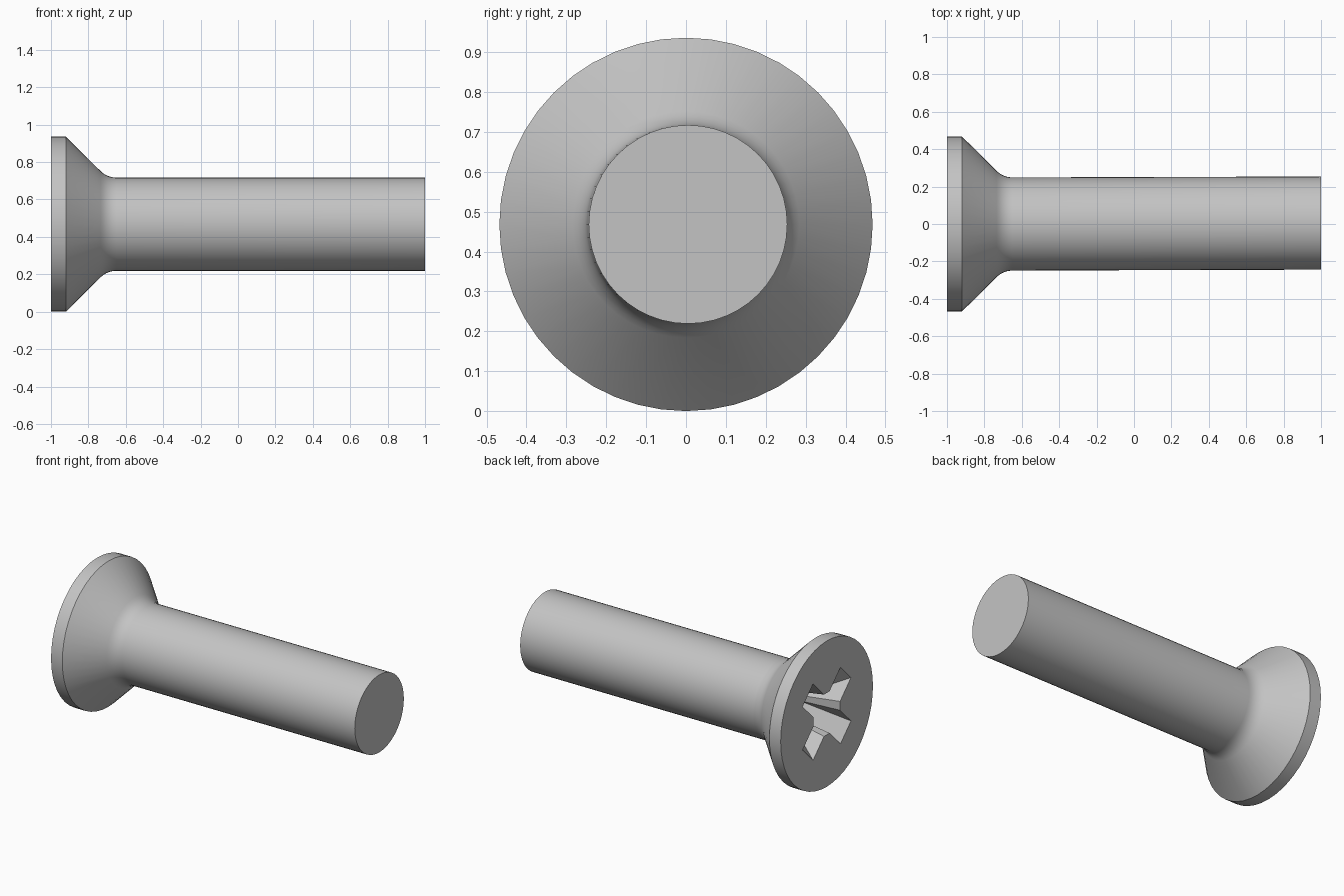
import bpy, bmesh, math
from mathutils import Vector

if "Cube" in bpy.data.objects:
    bpy.data.objects.remove(bpy.data.objects["Cube"], do_unlink=True)

HEAD_R, SHAFT_R, SEGMENTS = 0.468, 0.249, 48
AXIS_Z = HEAD_R

steel = bpy.data.materials.new("grey_steel")
steel.use_nodes = True
steel.diffuse_color = (0.55, 0.55, 0.55, 1)
steel.node_tree.nodes["Principled BSDF"].inputs["Base Color"].default_value = (0.55, 0.55, 0.55, 1)


def loft(name, rings):
    """Skin a closed solid through rings of points with equal counts."""
    bm = bmesh.new()
    loops = [[bm.verts.new(p) for p in ring] for ring in rings]
    count = len(loops[0])
    for a, b in zip(loops, loops[1:]):
        for i in range(count):
            j = (i + 1) % count
            bm.faces.new((a[i], a[j], b[j], b[i]))
    bm.faces.new(loops[0])
    bm.faces.new(loops[-1])
    bmesh.ops.recalc_face_normals(bm, faces=bm.faces)
    mesh = bpy.data.meshes.new(name)
    bm.to_mesh(mesh)
    bm.free()
    mesh.materials.append(steel)
    obj = bpy.data.objects.new(name, mesh)
    bpy.context.collection.objects.link(obj)
    return obj


def circle(x, radius, shift=0.0):
    angles = [math.tau * i / SEGMENTS for i in range(SEGMENTS)]
    return [Vector((x, shift + radius * math.cos(a), AXIS_Z + radius * math.sin(a))) for a in angles]


def cross(x, half, reach, chamfer):
    """Four-armed outline with chamfered inner corners, turned to the diagonals."""
    points = []
    for k in range(4):
        turn = math.radians(45 + 90 * k)
        c, s = math.cos(turn), math.sin(turn)
        for u, v in ((half + chamfer, -half), (reach, -half), (reach, half), (half + chamfer, half)):
            points.append(Vector((x, u * c - v * s, AXIS_Z + u * s + v * c)))
    return points


# Countersunk head, fillet and plain shank
fillet_r, fillet_end = 0.12, -0.65
rings = [circle(-1, HEAD_R), circle(-0.92, HEAD_R)]
for step in range(6):
    a = math.radians(45 - 9 * step)
    rings.append(circle(fillet_end - fillet_r * math.sin(a),
                        SHAFT_R + fillet_r * (1 - math.cos(a))))
rings.append(circle(1, SHAFT_R, 0.005))
screw = loft("screw_body", rings)

# Tapered cross recess in the head
top = cross(-1, 0.075, 0.272, 0.04)
bottom = cross(-0.76, 0.052, 0.09, 0.025)
above = [t + (t - b) * 0.1 for t, b in zip(top, bottom)]
cutter = loft("recess_cutter", [above, bottom])
cutter.hide_render = True

cut = screw.modifiers.new("cross_recess", "BOOLEAN")
cut.operation = "DIFFERENCE"
cut.solver = "EXACT"
cut.object = cutter
bpy.context.view_layer.objects.active = screw
bpy.ops.object.select_all(action="DESELECT")
screw.select_set(True)
bpy.ops.object.modifier_apply(modifier=cut.name)
bpy.data.objects.remove(cutter, do_unlink=True)

# Smooth barrel with crisp rims
bpy.ops.object.shade_smooth_by_angle(angle=math.radians(25))
